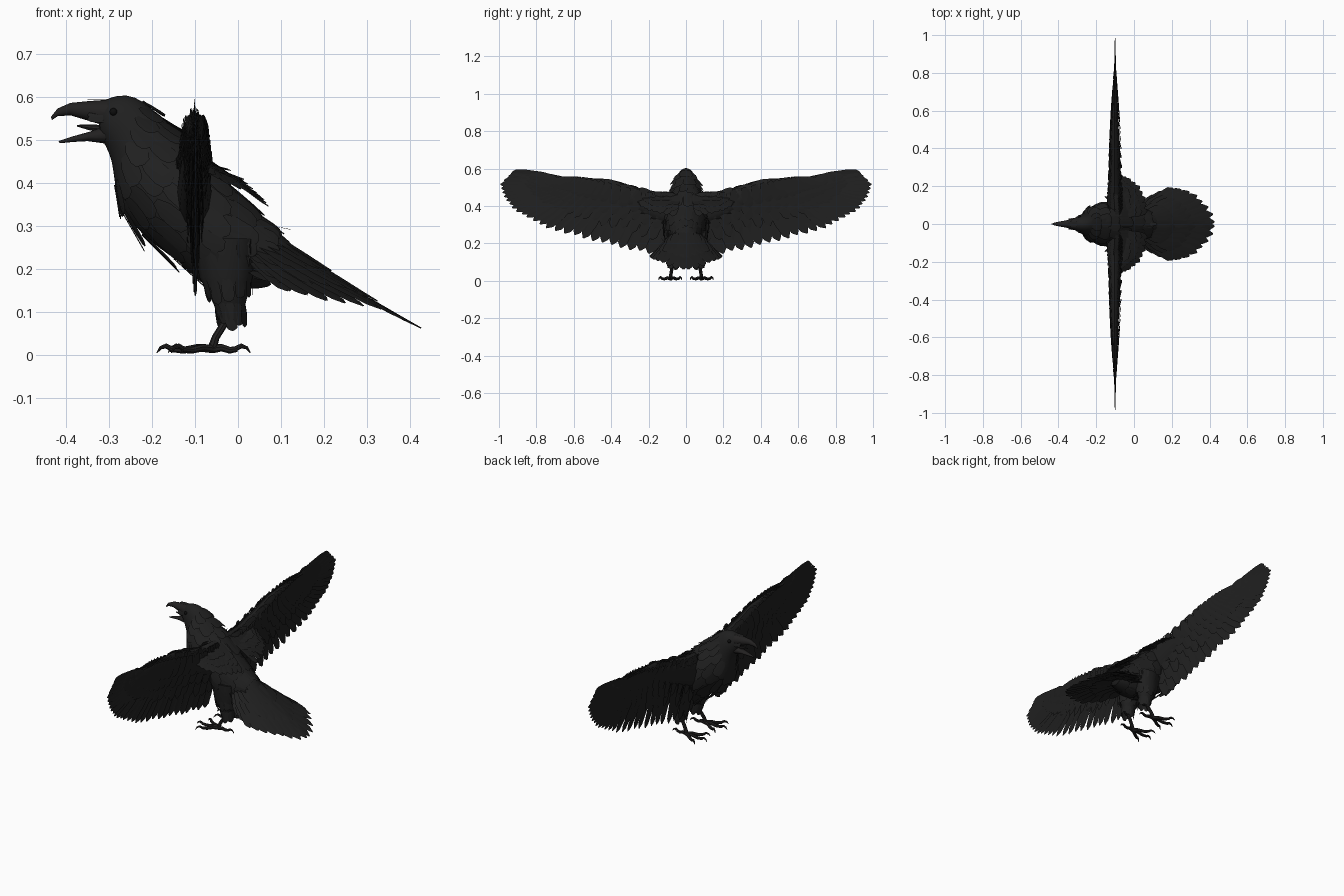
import bpy, bmesh, math, random
from mathutils import Vector

random.seed(4)
cube = bpy.data.objects.get("Cube")
if cube:
    bpy.data.objects.remove(cube, do_unlink=True)


def material(name, r, g, b, rough):
    mat = bpy.data.materials.new(name)
    mat.use_nodes = True
    mat.diffuse_color = (r, g, b, 1)
    node = mat.node_tree.nodes["Principled BSDF"]
    node.inputs["Base Color"].default_value = (r, g, b, 1)
    node.inputs["Roughness"].default_value = rough
    return mat


plumage = material("black plumage", .014, .014, .014, .8)
horn = material("dark horn", .016, .015, .015, .6)
eye_black = material("eye black", .004, .004, .004, .3)


def finish(bm, name, mat, mirror=False, subdivide=0):
    mesh = bpy.data.meshes.new(name)
    bm.to_mesh(mesh)
    bm.free()
    obj = bpy.data.objects.new(name, mesh)
    bpy.context.collection.objects.link(obj)
    mesh.materials.append(mat)
    if mirror:
        obj.modifiers.new("mirror", 'MIRROR').use_axis = (False, True, False)
    if subdivide:
        obj.modifiers.new("smooth", 'SUBSURF').levels = subdivide
        obj.modifiers["smooth"].render_levels = subdivide
    bpy.ops.object.select_all(action='DESELECT')
    obj.select_set(True)
    bpy.context.view_layer.objects.active = obj
    bpy.ops.object.shade_smooth_by_angle(angle=math.radians(40))
    return obj


def loft(bm, rings, sides=12):
    """Skin elliptical rings given as (centre, axis, axis)."""
    loops = []
    for c, u, v in rings:
        angles = [math.tau * k / sides for k in range(sides)]
        loops.append([bm.verts.new(c + u * math.cos(a) + v * math.sin(a)) for a in angles])
    for a, b in zip(loops, loops[1:]):
        for k in range(sides):
            n = (k + 1) % sides
            bm.faces.new((a[k], a[n], b[n], b[k]))
    bm.faces.new(loops[0][::-1])
    bm.faces.new(loops[-1])
    bmesh.ops.recalc_face_normals(bm, faces=bm.faces)


def side_rings(rows):
    """Rings from a side profile: upper x, z, lower x, z, half width."""
    out = []
    for tx, tz, bx, bz, w in rows:
        top, low = Vector((tx, 0, tz)), Vector((bx, 0, bz))
        out.append(((top + low) / 2, (top - low) / 2, Vector((0, w, 0))))
    return out


def tube(bm, points, radii, sides=8):
    pts = [Vector(p) for p in points]
    rings = []
    for i, p in enumerate(pts):
        d = pts[min(i + 1, len(pts) - 1)] - pts[max(i - 1, 0)]
        u = d.cross(Vector((.1, 1, .2))).normalized()
        rings.append((p, u * radii[i], d.cross(u).normalized() * radii[i]))
    loft(bm, rings, sides)


def sample(points, t):
    f = t * (len(points) - 1)
    i = min(int(f), len(points) - 2)
    return Vector(points[i]).lerp(Vector(points[i + 1]), f - i)


VANE = ((0, .45), (.3, .9), (.7, 1), (.92, .75), (1, .12))


def feather(bm, base, tip, half, normal, twist=0):
    """A thin vane with a raised quill along its middle."""
    axis = tip - base
    side = axis.cross(normal).normalized()
    up = side.cross(axis).normalized()
    side = side * math.cos(twist) + up * math.sin(twist)
    rows = []
    for t, w in VANE:
        mid = base + axis * t
        rows.append([bm.verts.new(p) for p in
                     (mid - side * half * w, mid + up * half * .08, mid + side * half * w)])
    for a, b in zip(rows, rows[1:]):
        for k in (0, 1):
            bm.faces.new((a[k], a[k + 1], b[k + 1], b[k]))


# Body and head
body_rings = side_rings((
    (-.325, .585, -.325, .51, .026), (-.30, .60, -.31, .49, .04),
    (-.26, .609, -.292, .45, .053), (-.22, .594, -.288, .39, .062),
    (-.18, .557, -.274, .335, .085), (-.13, .515, -.225, .275, .105),
    (-.08, .47, -.15, .22, .115), (-.02, .40, -.07, .165, .112),
    (.04, .335, 0, .15, .092), (.09, .29, .06, .165, .07), (.15, .24, .14, .175, .045)))
bm = bmesh.new()
loft(bm, body_rings, 16)
finish(bm, "body", plumage, subdivide=1)

# Overlapping contour feathers
bm = bmesh.new()
for i in range(3, len(body_rings) - 2):
    for k in range(18):
        a = math.tau * (k + i % 2 / 2) / 18 + random.uniform(-.06, .06)
        c, u, v = body_rings[i]
        c2, u2, v2 = body_rings[i + 1]
        out = u * math.cos(a) + v * math.sin(a)
        base = c + out * .97
        tip = c2 + (u2 * math.cos(a) + v2 * math.sin(a)) * random.uniform(1.03, 1.1)
        tip += (tip - base) * random.uniform(.1, .35)
        feather(bm, base, tip, .024, out.normalized())
finish(bm, "body_feathers", plumage)

# Open beak and tongue
bm = bmesh.new()
loft(bm, side_rings((
    (-.295, .594, -.30, .53, .034), (-.35, .59, -.35, .545, .021),
    (-.39, .586, -.39, .557, .014), (-.42, .573, -.42, .555, .008),
    (-.436, .553, -.433, .546, .002))))
finish(bm, "upper_beak", horn)
bm = bmesh.new()
loft(bm, side_rings((
    (-.295, .54, -.30, .49, .033), (-.345, .519, -.35, .497, .017),
    (-.385, .508, -.385, .495, .01), (-.418, .497, -.415, .492, .002))))
finish(bm, "lower_beak", horn)
bm = bmesh.new()
tube(bm, ((-.30, 0, .525), (-.345, 0, .529), (-.375, 0, .533)), (.009, .007, .002))
finish(bm, "tongue", horn)

# Bristles over the beak root
bm = bmesh.new()
for k in range(6):
    y = .005 + k * .006
    z = .594 - k * .009
    feather(bm, Vector((-.285, y, z)), Vector((-.35, y * .75, z)), .009, Vector((0, k / 5, 1 - k / 6)))
finish(bm, "beak_bristles", plumage, mirror=True)

# Eyes
bm = bmesh.new()
bmesh.ops.create_uvsphere(bm, u_segments=12, v_segments=8, radius=.009)
bmesh.ops.translate(bm, verts=bm.verts, vec=(-.29, .039, .565))
finish(bm, "eyes", eye_black, mirror=True)

# Wing arms, thick along the leading edge
bm = bmesh.new()
arm = ((.05, .465, .27, .042), (.15, .475, .31, .038), (.3, .508, .38, .03),
       (.42, .545, .43, .024), (.6, .553, .48, .014), (.75, .56, .53, .005))
loft(bm, [(Vector((-.102, y, (hi + lo) / 2)), Vector((0, 0, (hi - lo) / 2)), Vector((w, 0, 0)))
          for y, hi, lo, w in arm])
finish(bm, "wing_arms", plumage, mirror=True)

# Flight feathers, then shorter coverts on both faces
roots = [(-.1, y, z) for y, z in (
    (.06, .40), (.2, .45), (.33, .48), (.43, .51), (.5, .525),
    (.56, .535), (.61, .54), (.65, .54), (.68, .535), (.7, .555))]
ends = [(-.1, y, z) for y, z in (
    (.15, .135), (.3, .165), (.45, .2), (.6, .24), (.75, .28),
    (.86, .335), (.93, .39), (.975, .45), (1, .515), (.935, .582))]
FORWARD = Vector((-1, 0, 0))
bm = bmesh.new()
count = 28
for i in range(count):
    t = i / (count - 1)
    shift = Vector((random.uniform(-.004, .004) * (1 - t), 0, 0))
    tip = sample(ends, t)
    tip += (tip - sample(roots, t)) * random.uniform(-.03, 0)
    feather(bm, sample(roots, t) + shift, tip + shift, .034 - .012 * t, FORWARD, .12)
# Square leading primary
feather(bm, Vector((-.1, .6, .535)), Vector((-.1, .935, .575)), .022, FORWARD)
feather(bm, Vector((-.1, .6, .53)), Vector((-.1, .925, .55)), .022, FORWARD)
finish(bm, "flight_feathers", plumage, mirror=True)

bm = bmesh.new()
for length, depth, n in ((.72, .012, 24), (.52, .026, 22), (.32, .04, 20)):
    for face in (-1, 1):
        for i in range(n):
            t = i / (n - 1) * .97
            lift = Vector((face * depth * (1 - .75 * t), 0, 0))
            a, b = sample(roots, t), sample(ends, t)
            start = a + lift + Vector((0, 0, .03 * (1 - t)))
            reach = length * random.uniform(.93, 1.05) * (1 - .25 * t)
            feather(bm, start, a.lerp(b, reach) + lift * .6, .03 - .009 * t,
                    Vector((face, 0, 0)), .12)
finish(bm, "wing_coverts", plumage, mirror=True)

# Ragged leading edge
bm = bmesh.new()
for i in range(26):
    t = i / 25
    y, hi, lo, w = [a for a in sample([Vector(r) for r in arm], t)]
    for face in (-1, 1):
        start = Vector((-.102 + face * w * .5, y - .02, hi - .012))
        feather(bm, start, start + Vector((face * w * .5, .06, random.uniform(-.02, .014))),
                .014, Vector((face, 0, .3)))
finish(bm, "leading_edge_feathers", plumage, mirror=True)

# Shoulder feathers swept back
bm = bmesh.new()
sweep = ((.07, .07, .345), (.06, .14, .36), (.03, .2, .375), (-.02, .24, .395), (-.065, .26, .42))
for layer in range(3):
    for i in range(9):
        t = i / 8
        base = Vector((-.1, .05 + .1 * t, .475 - .012 * layer))
        tip = base.lerp(sample(sweep, t), 1 - .22 * layer * random.uniform(.7, 1.2))
        tip.z += .012 * layer
        feather(bm, base, tip, .025, Vector((.5, 0, 1)), .1)
finish(bm, "shoulder_feathers", plumage, mirror=True)

# Tail fan with coverts above and below
fan = ((.434, .012, .056), (.405, .085, .072), (.355, .145, .1),
       (.28, .182, .113), (.2, .192, .125), (.12, .15, .145))
bm = bmesh.new()
for reach, height, n in ((1, 0, 10), (.72, .018, 8), (.45, .026, 7), (.6, -.03, 7)):
    for i in range(n):
        t = i / (n - 1)
        base = Vector((.05 - .03 * t, .012 + .035 * t, .275 - .04 * t + height))
        tip = base.lerp(sample(fan, t), reach * random.uniform(.96, 1))
        feather(bm, base, tip, .031, Vector((.5, .3 * t, 1)), .1)
finish(bm, "tail_feathers", plumage, mirror=True)
bm = bmesh.new()
feather(bm, Vector((.05, 0, .305)), Vector((.122, 0, .291)), .01, Vector((0, 0, 1)))
finish(bm, "loose_rump_feather", plumage)

# Feathered thighs
bm = bmesh.new()
thigh = ((-.03, .27, .075, .05), (-.028, .18, .062, .046), (-.02, .12, .038, .032), (-.02, .085, .018, .017))
loft(bm, [(Vector((x, .068, z)), Vector((rx, 0, 0)), Vector((0, ry, 0))) for x, z, rx, ry in thigh])
for x, z, rx, ry in thigh[:3]:
    for k in range(12):
        a = math.tau * k / 12
        out = Vector((rx * math.cos(a), ry * math.sin(a), 0))
        base = Vector((x, .068, z)) + out * .95
        drop = Vector((.008, 0, random.uniform(-.065, -.035)))
        feather(bm, base, base + drop - out * .1, .015, out.normalized())
finish(bm, "thighs", plumage, mirror=True)

# Shanks, toes and claws
bm = bmesh.new()
tube(bm, ((-.015, .07, .11), (-.03, .074, .075), (-.052, .08, .04), (-.06, .082, .014)),
     (.012, .009, .009, .011))
finish(bm, "shanks", horn, mirror=True)
toes, claws = bmesh.new(), bmesh.new()
ankle = Vector((-.058, .082, .013))
for dx, dy in ((-.1, .004), (-.078, -.045), (-.072, .048), (.056, -.004)):
    run = Vector((dx, dy, 0))
    lift = Vector((0, 0, 1))
    tube(toes, (ankle, ankle + run * .35 + lift * .003, ankle + run * .7 - lift * .003, ankle + run),
         (.01, .009, .008, .007))
    tip = ankle + run
    d = run.normalized()
    tube(claws, (tip - d * .005, tip + d * .01 + lift * .007, tip + d * .022 + lift * .003,
                 tip + d * .031 - lift * .009), (.006, .006, .004, .001))
finish(toes, "toes", horn, mirror=True)
finish(claws, "claws", horn, mirror=True)
